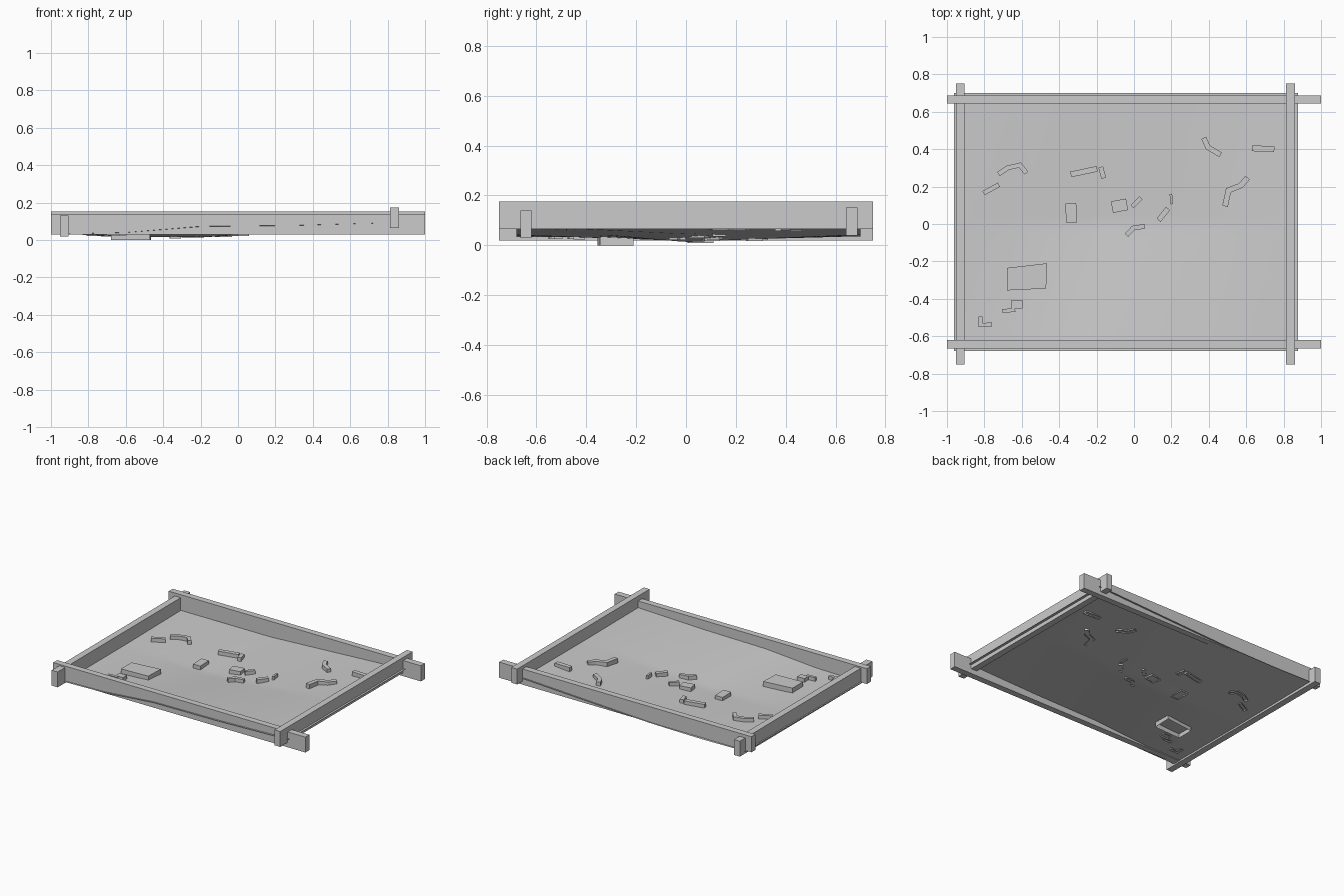
import bpy, bmesh
from mathutils import Vector

if "Cube" in bpy.data.objects:
    bpy.data.objects.remove(bpy.data.objects["Cube"])


def make(name, verts, faces, smooth=False):
    me = bpy.data.meshes.new(name)
    me.from_pydata(verts, [], faces)
    bm = bmesh.new()
    bm.from_mesh(me)
    bmesh.ops.recalc_face_normals(bm, faces=bm.faces)
    bm.to_mesh(me)
    bm.free()
    if smooth:
        me.polygons.foreach_set("use_smooth", [True] * len(me.polygons))
    ob = bpy.data.objects.new(name, me)
    bpy.context.collection.objects.link(ob)
    return ob


def prism(name, pts, z0, z1, floor=True):
    n = len(pts)
    verts = [(x, y, z0) for x, y in pts] + [(x, y, z1) for x, y in pts]
    faces = [(i, (i + 1) % n, n + (i + 1) % n, n + i) for i in range(n)]
    faces.append(tuple(range(n, 2 * n)))
    if floor:
        faces.append(tuple(reversed(range(n))))
    return make(name, verts, faces)


def beam(name, x0, x1, y0, y1, z0, z1):
    prism(name, [(x0, y0), (x1, y0), (x1, y1), (x0, y1)], z0, z1)


# Interlocking frame beams
beam("front_beam", -1, 1, -0.665, -0.62, 0.03, 0.14)
beam("back_beam", -1, 1, 0.643, 0.688, 0.04, 0.152)
beam("left_beam", -0.952, -0.905, -0.75, 0.75, 0.02, 0.13)
beam("right_beam", 0.814, 0.86, -0.75, 0.75, 0.065, 0.175)

# Terrain heights on a coarse grid
XS = [-0.963, -0.6, -0.2, 0.3, 0.877]
YS = [-0.68, 0.0, 0.70]
HS = [[0.032, 0.040, 0.073, 0.078, 0.094],
      [0.035, 0.018, 0.013, 0.045, 0.094],
      [0.040, 0.036, 0.042, 0.066, 0.094]]


def locate(vals, v):
    i = 0
    while i < len(vals) - 2 and v > vals[i + 1]:
        i += 1
    return i, (v - vals[i]) / (vals[i + 1] - vals[i])


def height(x, y):
    i, u = locate(XS, x)
    j, v = locate(YS, y)
    a = HS[j][i] * (1 - u) + HS[j][i + 1] * u
    b = HS[j + 1][i] * (1 - u) + HS[j + 1][i + 1] * u
    return a * (1 - v) + b * v


# Terrain sheet
NX, NY = 48, 36
tv = []
for j in range(NY + 1):
    for i in range(NX + 1):
        x = XS[0] + (XS[-1] - XS[0]) * i / NX
        y = YS[0] + (YS[-1] - YS[0]) * j / NY
        tv.append((x, y, height(x, y)))
tf = []
for j in range(NY):
    for i in range(NX):
        k = j * (NX + 1) + i
        tf.append((k, k + 1, k + NX + 2, k + NX + 1))
make("terrain", tv, tf, smooth=True)


# Small buildings: footprint is a mitred strip along a path
def strip(path, w):
    p = [Vector(q) for q in path]
    left, right = [], []
    for i, q in enumerate(p):
        d0 = (q - p[i - 1]).normalized() if i else (p[1] - q).normalized()
        d1 = (p[i + 1] - q).normalized() if i < len(p) - 1 else d0
        n0, n1 = Vector((-d0.y, d0.x)), Vector((-d1.y, d1.x))
        m = (n0 + n1).normalized()
        m *= w / 2 / max(m.dot(n0), 0.4)
        left.append(tuple(q + m))
        right.append(tuple(q - m))
    return right + left[::-1]


BLOCKS = [
    (0.022, [(-0.82, -0.495), (-0.82, -0.54), (-0.76, -0.538)]),
    (0.020, [(-0.705, -0.465), (-0.635, -0.46)]),
    (0.045, [(-0.655, -0.428), (-0.597, -0.428)]),
    (0.058, [(-0.334, 0.008), (-0.338, 0.11)]),
    (0.030, [(-0.338, 0.265), (-0.197, 0.295)]),
    (0.026, [(-0.178, 0.305), (-0.162, 0.245)]),
    (0.062, [(-0.118, 0.09), (-0.037, 0.105)]),
    (0.022, [(-0.01, 0.092), (0.037, 0.14)]),
    (0.025, [(-0.04, -0.06), (-0.005, -0.022), (0.058, -0.012)]),
    (0.028, [(0.132, 0.02), (0.182, 0.083)]),
    (0.014, [(0.197, 0.16), (0.203, 0.106)]),
    (0.028, [(0.373, 0.46), (0.395, 0.41), (0.463, 0.37)]),
    (0.031, [(0.63, 0.405), (0.75, 0.40)]),
    (0.030, [(0.487, 0.095), (0.505, 0.18), (0.57, 0.205), (0.608, 0.248)]),
    (0.025, [(-0.805, 0.165), (-0.722, 0.21)]),
    (0.025, [(-0.725, 0.267), (-0.675, 0.3), (-0.61, 0.315), (-0.575, 0.272)]),
]
for k, (w, path) in enumerate(BLOCKS):
    hs = [height(*q) for q in path]
    h = sum(hs) / len(hs)
    prism(f"building_{k + 1:02d}", strip(path, w), h - 0.008, h + 0.026, floor=False)

# Large building
prism("large_building", [(-0.68, -0.355), (-0.47, -0.345), (-0.465, -0.21), (-0.68, -0.235)],
      0.0, 0.062, floor=False)
